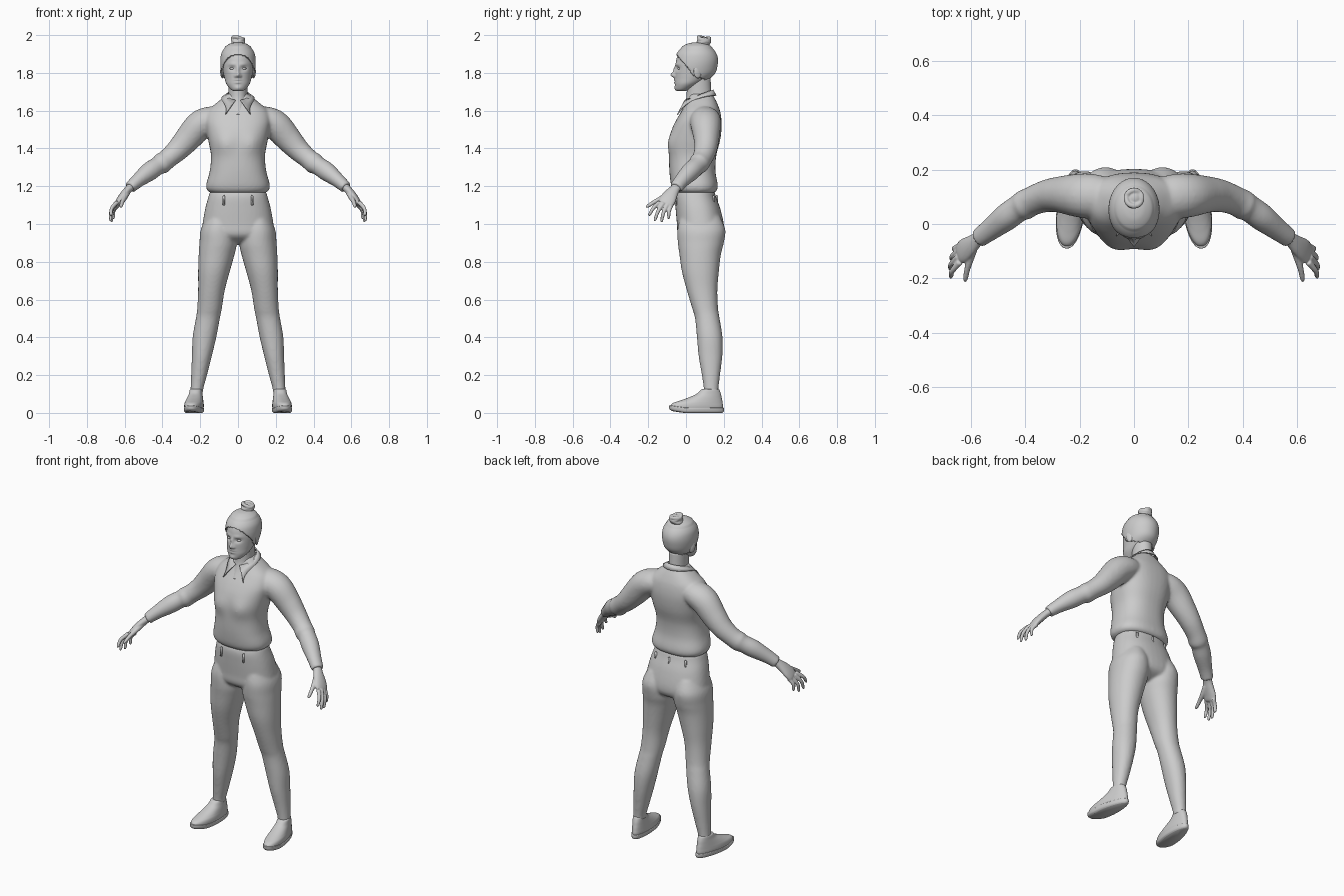
import bpy
import bmesh
from math import sin, cos, pi, exp
from mathutils import Vector, Matrix

if "Cube" in bpy.data.objects:
    bpy.data.objects.remove(bpy.data.objects["Cube"])

clay = bpy.data.materials.new("plain grey")
clay.use_nodes = True
clay.diffuse_color = (0.6, 0.6, 0.6, 1)
clay.node_tree.nodes["Principled BSDF"].inputs["Base Color"].default_value = (0.6, 0.6, 0.6, 1)


def finish(name, bm, voxel=0, smooth=0, mirror=False, thick=0):
    """Turn a bmesh into a smooth shaded object with optional modifiers."""
    bmesh.ops.recalc_face_normals(bm, faces=bm.faces)
    mesh = bpy.data.meshes.new(name)
    bm.to_mesh(mesh)
    bm.free()
    mesh.materials.append(clay)
    for poly in mesh.polygons:
        poly.use_smooth = True
    obj = bpy.data.objects.new(name, mesh)
    bpy.context.collection.objects.link(obj)
    if thick:
        mod = obj.modifiers.new("thickness", "SOLIDIFY")
        mod.thickness, mod.offset = thick, 0
    if voxel:
        mod = obj.modifiers.new("merge", "REMESH")
        mod.mode, mod.voxel_size, mod.use_smooth_shade = "VOXEL", voxel, True
    if smooth:
        mod = obj.modifiers.new("soften", "SMOOTH")
        mod.factor, mod.iterations = 0.5, smooth
    if mirror:
        mod = obj.modifiers.new("other side", "MIRROR")
        mod.use_mirror_merge = False
    return obj


def spline(rows, steps=6):
    """Smooth interpolation through rows of numbers."""
    out = []
    for i in range(len(rows) - 1):
        a, b, c, d = (rows[max(0, min(len(rows) - 1, i + k))] for k in (-1, 0, 1, 2))
        for s in range(steps):
            t = s / steps
            out.append([q + t / 2 * (r - p + t * (2 * p - 5 * q + 4 * r - w + t * (3 * (q - r) + w - p)))
                        for p, q, r, w in zip(a, b, c, d)])
    return out + [list(rows[-1])]


def skin(bm, rings):
    """Bridge closed rings of points and cap both ends."""
    loops = [[bm.verts.new(p) for p in ring] for ring in rings]
    n = len(loops[0])
    for low, high in zip(loops, loops[1:]):
        for i in range(n):
            bm.faces.new((low[i], low[(i + 1) % n], high[(i + 1) % n], high[i]))
    bm.faces.new(loops[0])
    bm.faces.new(loops[-1])
    return [v for loop in loops for v in loop]


def power(v, e):
    return abs(v) ** e * (1 if v > 0 else -1)


def stack(bm, rows, square=2.0, sides=40, side=1, grow=0):
    """Horizontal rings; each row is height, x from, x to, y from, y to."""
    rings = []
    for z, xa, xb, ya, yb in spline(rows):
        ring = []
        for i in range(sides):
            a = 2 * pi * i / sides
            ring.append((side * ((xa + xb) / 2 + ((xb - xa) / 2 + grow) * power(cos(a), 2 / square)),
                         (ya + yb) / 2 + ((yb - ya) / 2 + grow) * power(sin(a), 2 / square), z))
        rings.append(ring)
    return skin(bm, rings)


def tube(bm, rows, side=1, sides=20):
    """Rings across a path; each row is x, y, z, thin radius, wide radius."""
    rows = spline(rows)
    rings = []
    for i, (x, y, z, thin, wide) in enumerate(rows):
        along = Vector(rows[min(i + 1, len(rows) - 1)][:3]) - Vector(rows[max(i - 1, 0)][:3])
        u = along.cross(Vector((0, 1, 0))).normalized()
        v = u.cross(along).normalized()
        ring = []
        for k in range(sides):
            a = 2 * pi * k / sides
            p = Vector((x, y, z)) + u * thin * cos(a) + v * wide * sin(a)
            ring.append((side * p.x, p.y, p.z))
        rings.append(ring)
    return skin(bm, rings)


def ball(bm, centre, size):
    bmesh.ops.create_uvsphere(bm, u_segments=24, v_segments=16, radius=1,
                              matrix=Matrix.Translation(centre) @ Matrix.Diagonal((*size, 1)))


def bump(verts, x, z, depth, wide, tall, limit):
    """Push front vertices forward (or back) around a point and its mirror."""
    for v in verts:
        if v.co.y < limit:
            v.co.y -= depth * exp(-((abs(v.co.x) - x) / wide) ** 2 - ((v.co.z - z) / tall) ** 2)


def wide_rows(rows):
    return [(z, -x, x, ya, yb) for z, x, ya, yb in rows]


# Shirt: body and sleeves merged
bm = bmesh.new()
body = stack(bm, wide_rows([
    (1.165, .146, -.055, .15), (1.18, .164, -.07, .165), (1.21, .168, -.08, .168),
    (1.28, .15, -.088, .156), (1.36, .143, -.09, .16), (1.44, .157, -.088, .18),
    (1.5, .168, -.075, .188), (1.55, .175, -.052, .188), (1.6, .16, -.022, .18),
    (1.64, .115, 0, .165), (1.67, .078, .012, .15), (1.69, .056, .02, .138)]), 2.4)
bump(body, .075, 1.425, .014, .05, .055, .03)
for side in (1, -1):
    tube(bm, [(.09, .1, 1.56, .06, .07), (.15, .102, 1.55, .072, .082), (.205, .105, 1.52, .077, .08),
              (.267, .108, 1.45, .07, .068), (.32, .103, 1.392, .06, .06), (.373, .085, 1.345, .053, .054),
              (.405, .068, 1.32, .056, .055), (.425, .057, 1.308, .049, .05), (.47, .024, 1.277, .05, .05),
              (.53, -.022, 1.23, .038, .041), (.572, -.053, 1.192, .032, .036)], side)
finish("shirt", bm, .008, 6)

# Collar: a folded band open at the front with two points
bm = bmesh.new()
previous = None
for i in range(61):
    t = i / 30 - 1
    a, tip = pi * .93 * t, abs(t) ** 8
    front = (1 - cos(a)) / 2
    sign = 1 if t > 0 else -1
    top = bm.verts.new((.058 * sin(a), .068 + .074 * cos(a), 1.71 - .055 * front))
    low = bm.verts.new((.086 * sin(a) + sign * .048 * tip, .066 + .092 * cos(a) - .022 * tip,
                        1.68 - .058 * front ** 2 - .045 * tip))
    if previous:
        bm.faces.new((*previous, low, top))
    previous = (top, low)
finish("collar", bm, thick=.006)

# Trousers: hips and both legs merged
bm = bmesh.new()
stack(bm, wide_rows([
    (1.175, .148, -.05, .15), (1.14, .158, -.058, .16), (1.08, .174, -.055, .182),
    (1.0, .188, -.048, .2), (.95, .194, -.044, .2), (.92, .18, -.02, .18), (.895, .12, .03, .13)]), 2.3)
for side in (1, -1):
    stack(bm, [
        (1.04, .03, .165, -.03, .18), (.97, .012, .197, -.045, .208), (.9, .006, .204, -.043, .2),
        (.84, .018, .208, -.035, .185), (.75, .043, .211, -.022, .174), (.65, .07, .211, .004, .166),
        (.55, .086, .216, .034, .17), (.5, .096, .223, .048, .178), (.4, .115, .24, .058, .193),
        (.3, .139, .244, .067, .192), (.2, .164, .248, .084, .18), (.13, .183, .251, .094, .172),
        (.105, .183, .253, .093, .173)], 2.1, side=side)
finish("trousers", bm, .008, 5)

# Belt loops around the waistband
bm = bmesh.new()
for x, y in ((.075, -.054), (-.075, -.054), (0, .163), (.1, .146), (-.1, .146)):
    bmesh.ops.create_cube(bm, size=1, matrix=Matrix.Translation((x, y, 1.125))
                          @ Matrix.Diagonal((.012, .012, .055, 1)))
bmesh.ops.bevel(bm, geom=bm.edges[:], offset=.003, segments=2, affect="EDGES")
finish("belt_loops", bm)

# Shoes: upper and sole, turned out slightly
for name, rows in (
        ("shoe_upper", [(.012, -.047, .047, -.13, .145), (.035, -.05, .05, -.134, .147),
                        (.052, -.049, .049, -.12, .145), (.066, -.046, .046, -.08, .143),
                        (.08, -.043, .043, -.04, .14), (.1, -.039, .039, .005, .136),
                        (.122, -.036, .036, .03, .128), (.126, -.03, .03, .04, .12)]),
        ("shoe_sole", [(0, -.043, .043, -.125, .143), (.008, -.05, .05, -.138, .151),
                       (.024, -.052, .052, -.141, .152), (.028, -.047, .047, -.135, .147)])):
    bm = bmesh.new()
    for v in stack(bm, rows, 2.2):
        v.co.x *= 1 - .22 * max(0, v.co.y) / .15
        if name == "shoe_sole" and v.co.y < -.06:
            v.co.z += (-.06 - v.co.y) * .15
    bm.transform(Matrix.Translation((.232, .05, 0)) @ Matrix.Rotation(.13, 4, "Z"))
    finish(name, bm, mirror=True)

# Hands: palm, thumb and fingers merged
bm = bmesh.new()
tube(bm, [(.545, -.033, 1.213, .024, .028), (.575, -.056, 1.188, .021, .027), (.6, -.078, 1.16, .021, .036),
          (.622, -.095, 1.132, .019, .043), (.638, -.107, 1.108, .015, .04), (.645, -.112, 1.098, .006, .025)])
tube(bm, [(.585, -.08, 1.165, .014, .016), (.6, -.122, 1.14, .014, .015), (.612, -.165, 1.118, .011, .011),
          (.619, -.2, 1.096, .009, .009), (.62, -.212, 1.088, .004, .004)])
for knuckle, tip in (((.64, -.14, 1.115), (.676, -.198, 1.045)), ((.645, -.12, 1.11), (.678, -.168, 1.016)),
                     ((.643, -.098, 1.102), (.672, -.132, 1.01)), ((.636, -.078, 1.1), (.662, -.093, 1.028))):
    k, t = Vector(knuckle), Vector(tip)
    middle = (k + t) / 2 + Vector((.01, -.004, .004))
    tube(bm, [(*k, .012, .012), (*middle, .01, .01), (*k.lerp(t, .9), .008, .008), (*t, .004, .004)])
finish("hand", bm, .004, 3, mirror=True)

# Neck
bm = bmesh.new()
stack(bm, wide_rows([(1.58, .045, -.035, .12), (1.62, .052, -.014, .138), (1.66, .052, 0, .138),
                     (1.7, .05, .004, .134), (1.77, .052, .005, .13)]))
finish("neck", bm)

# Head with sculpted face
skull = wide_rows([
    (1.703, .018, -.045, -.005), (1.712, .038, -.054, .02), (1.74, .061, -.058, .07), (1.77, .071, -.058, .115),
    (1.8, .078, -.058, .146), (1.84, .084, -.055, .158), (1.875, .084, -.05, .16), (1.905, .078, -.038, .15),
    (1.932, .06, -.013, .128), (1.948, .034, .018, .1), (1.953, .012, .045, .075)])
bm = bmesh.new()
face = stack(bm, skull, sides=128)
for shape in ((0, 1.788, .023, .012, .013), (0, 1.815, .01, .008, .02), (.014, 1.782, .006, .006, .007),
              (.031, 1.824, -.011, .017, .011), (.03, 1.846, .004, .022, .009), (0, 1.763, .007, .018, .005),
              (0, 1.75, .007, .016, .005), (0, 1.7565, -.004, .018, .003), (0, 1.719, .006, .018, .012)):
    bump(face, *shape, .02)
finish("head", bm)

# Eyes
bm = bmesh.new()
ball(bm, (.031, -.034, 1.823), (.013, .011, .008))
finish("eye", bm, mirror=True)

# Ears
bm = bmesh.new()
ball(bm, (0, 0, 0), (.008, .02, .032))
bmesh.ops.create_circle(bm, segments=8, radius=.001, cap_ends=True)
bm.transform(Matrix.Translation((.084, .06, 1.803)) @ Matrix.Rotation(.35, 4, "Z") @ Matrix.Rotation(.2, 4, "X"))
finish("ear", bm, mirror=True)

# Hair: raised shell over the skull, trimmed along the hairline
bm = bmesh.new()
stack(bm, skull, sides=96, grow=.005)
for v in bm.verts:
    v.co.z += .004 * (v.co.z > 1.93)
trimmed = []
for f in bm.faces:
    c = f.calc_center_median()
    line = 1.893 - 1.25 * (c.y + .045) if c.y < .04 else 1.785 - .3 * (c.y - .04)
    if c.z < line:
        trimmed.append(f)
bmesh.ops.delete(bm, geom=trimmed, context="FACES")
finish("hair", bm, thick=.008)

# Bun: core wrapped by twisted strands
bm = bmesh.new()
ball(bm, (0, .095, 1.962), (.034, .034, .03))
for turn in range(3):
    strand = []
    for i in range(13):
        a = 2 * pi * i / 12
        p = Matrix.Rotation(turn * 2.1, 3, "Z") @ Vector((.029 * cos(a), .029 * sin(a), .013 * cos(a)))
        strand.append((p.x, .095 + p.y, 1.966 + .006 * turn + p.z, .009, .01))
    tube(bm, strand, sides=10)
finish("hair_bun", bm, .004, 1)
